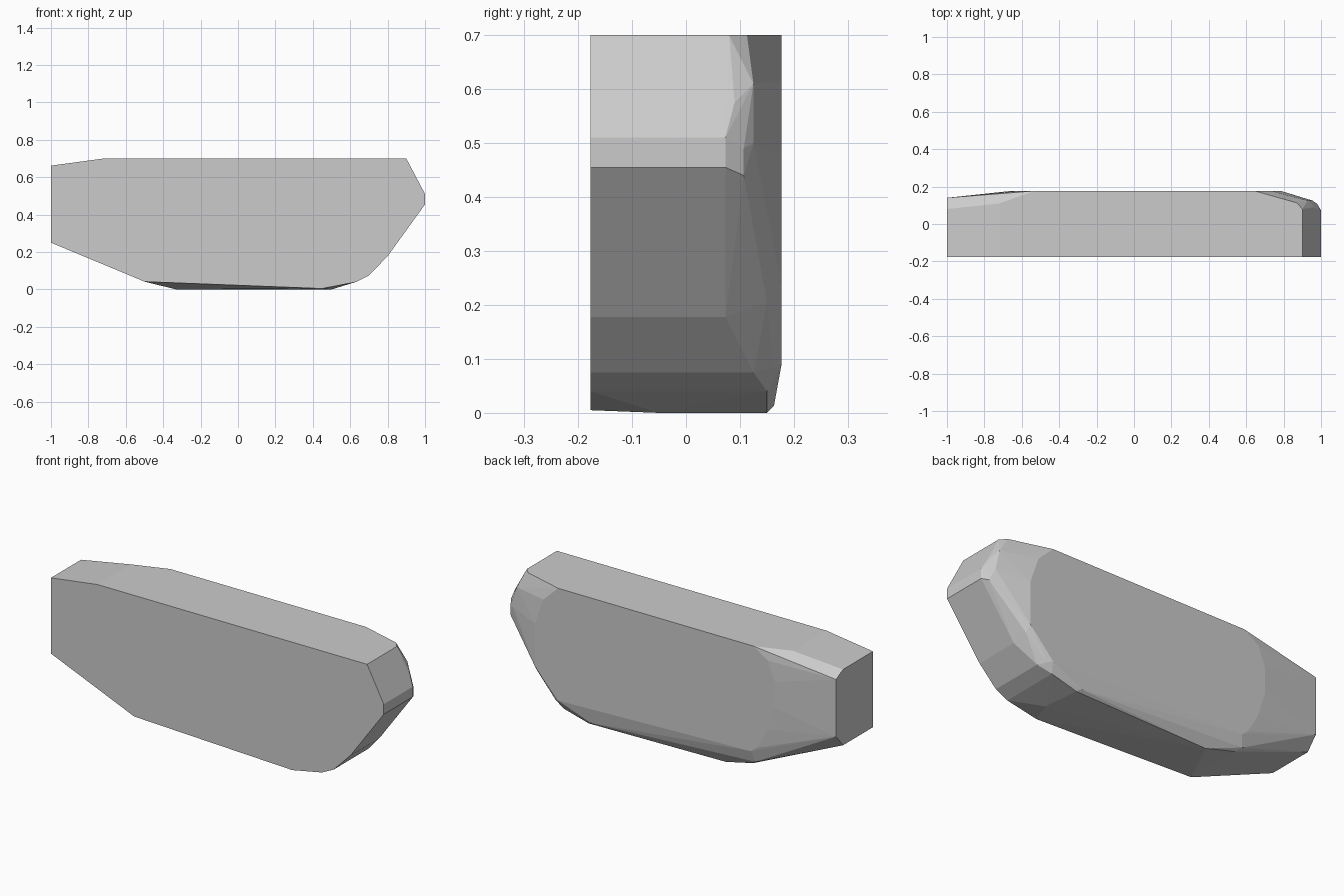
import bpy, bmesh, math

if "Cube" in bpy.data.objects:
    bpy.data.objects.remove(bpy.data.objects["Cube"])

FRONT, BACK = -0.177, 0.177

# Side outline: x, z, and how far back the straight wall runs before the bevel
rim = [(-1, .25, .08), (-1, .662, .08), (-.72, .70, .11), (.9, .70, .08),
       (1, .51, .073), (1, .455, .073), (.975, .42, .073), (.80, .178, .073),
       (.70, .075, .125), (.63, .04, .15), (-.5, .042, .14)]

# Flat back face outline: x, z
back_face = [(-.53, .70), (.645, .70), (.735, .615), (.785, .47), (.785, .24),
             (.645, .09), (-.515, .125), (-.55, .153), (-.615, .267),
             (-.656, .40), (-.656, .54), (-.615, .645)]

# Bevel facets between the wall and the back face, and the belly: x, y, z
bevel = [(-1, .14, .63), (-1, .14, .32), (.87, .113, .70), (.965, .09, .575),
         (.955, .125, .50), (.93, .125, .61), (.98, .107, .44), (.98, .107, .49),
         (.79, .15, .205), (.67, .163, .082), (.46, .163, .013), (-.53, .16, .065),
         (.48, .15, 0), (.5, -.05, 0), (-.33, .13, 0), (.45, FRONT, .005)]

points = [(x, y, z) for x, z, depth in rim for y in (FRONT, depth)]
points += [(x, BACK, z) for x, z in back_face] + bevel

# Wrap the sections into one faceted convex body
bm = bmesh.new()
for p in points:
    bm.verts.new(p)
hull = bmesh.ops.convex_hull(bm, input=bm.verts[:])
loose = [v for v in bm.verts if not v.link_faces]
bmesh.ops.delete(bm, geom=loose, context='VERTS')
bmesh.ops.dissolve_limit(bm, angle_limit=math.radians(0.5),
                         verts=bm.verts[:], edges=bm.edges[:])
bmesh.ops.recalc_face_normals(bm, faces=bm.faces[:])
mesh = bpy.data.meshes.new("faceted_body")
bm.to_mesh(mesh)
bm.free()
body = bpy.data.objects.new("faceted_body", mesh)
bpy.context.collection.objects.link(body)
